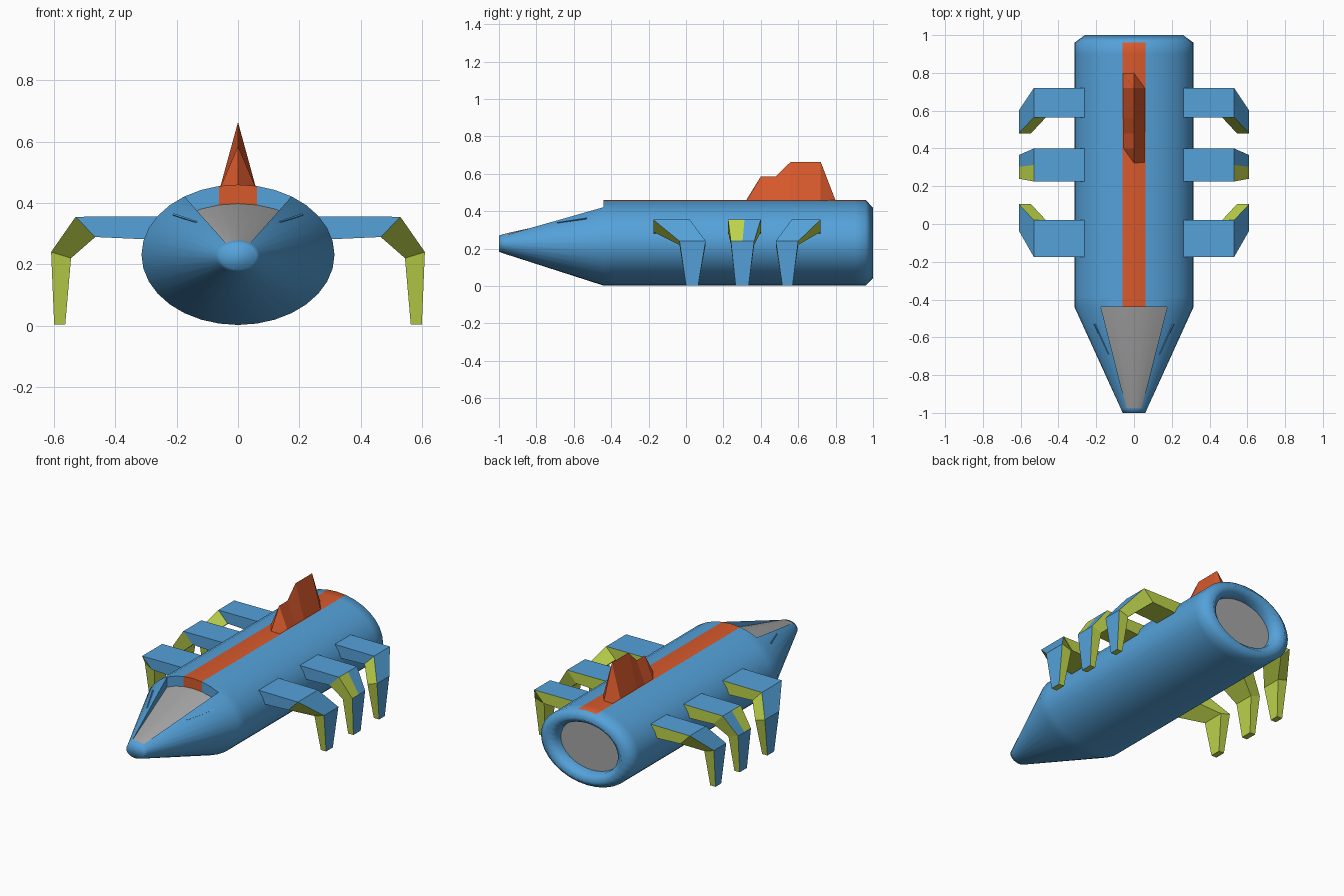
import bpy, bmesh
from math import sin, cos, pi

cube = bpy.data.objects.get("Cube")
if cube:
    bpy.data.objects.remove(cube, do_unlink=True)


def material(name, rgb):
    m = bpy.data.materials.new(name)
    m.use_nodes = True
    m.diffuse_color = (*rgb, 1)
    m.node_tree.nodes["Principled BSDF"].inputs["Base Color"].default_value = (*rgb, 1)
    return m


MATS = [material("sky blue", (0.09, 0.36, 0.70)),
        material("burnt orange", (0.68, 0.10, 0.025)),
        material("glass grey", (0.38, 0.38, 0.38)),
        material("lime yellow", (0.51, 0.65, 0.07))]
BLUE, ORANGE, GREY, LIME = range(4)


def finish(bm, name):
    bmesh.ops.recalc_face_normals(bm, faces=bm.faces[:])
    mesh = bpy.data.meshes.new(name)
    bm.to_mesh(mesh)
    bm.free()
    for m in MATS:
        mesh.materials.append(m)
    obj = bpy.data.objects.new(name, mesh)
    bpy.context.collection.objects.link(obj)
    return obj


def loft(name, sections, rule):
    """Skin closed sections; rule(segment, side) gives the colour, segment -1 is a cap."""
    bm = bmesh.new()
    rows = [[bm.verts.new(p) for p in s] for s in sections]
    n = len(rows[0])
    for i in range(len(rows) - 1):
        for k in range(n):
            j = (k + 1) % n
            f = bm.faces.new((rows[i][k], rows[i][j], rows[i + 1][j], rows[i + 1][k]))
            f.material_index = rule(i, k)
    for row in (rows[0], rows[-1]):
        bm.faces.new(row).material_index = rule(-1, 0)
    return finish(bm, name)


# Hull: elliptical rings from nose tip to the rounded tail lip
N = 32
PANEL = 3          # canopy half width, in columns
RINGS = [(-1.0, 0.06, 0.043, 0.226), (-0.975, 0.071, 0.052, 0.226),
         (-0.44, 0.315, 0.229, 0.231), (-0.38, 0.315, 0.229, 0.231),
         (0.9, 0.315, 0.229, 0.231), (0.96, 0.315, 0.229, 0.231),
         (1.0, 0.26, 0.188, 0.231), (0.96, 0.21, 0.152, 0.231),
         (0.92, 0.208, 0.15, 0.231)]


def hull_point(ring, angle, scale=1.0):
    y, rx, rz, cz = ring
    return (rx * scale * sin(angle), y, cz + rz * scale * cos(angle))


bm = bmesh.new()
rows = [[bm.verts.new(hull_point(r, 2 * pi * k / N)) for k in range(N)] for r in RINGS]
columns = range(-PANEL, PANEL)
for i in range(len(rows) - 1):
    for k in range(-N // 2, N // 2):
        if i == 1 and k in columns:
            continue
        f = bm.faces.new((rows[i][k], rows[i][(k + 1) % N],
                          rows[i + 1][(k + 1) % N], rows[i + 1][k]))
        if 2 <= i <= 4 and k in (-1, 0):
            f.material_index = ORANGE
bm.faces.new(rows[0])
tail = bm.faces.new(rows[-1])
tail.material_index = GREY

# Sunken canopy: grey floor sloping down to a back wall and two side walls
floor = {}
for k in range(-PANEL, PANEL + 1):
    x, y, z = rows[2][k].co
    floor[k] = bm.verts.new((x, y, z - 0.062))
walls = [tail]
for k in columns:
    f = bm.faces.new((rows[1][k], rows[1][k + 1], floor[k + 1], floor[k]))
    f.material_index = GREY
    f = bm.faces.new((floor[k], floor[k + 1], rows[2][k + 1], rows[2][k]))
    f.material_index = ORANGE if k in (-1, 0) else BLUE
    walls.append(f)
for k in (-PANEL, PANEL):
    walls.append(bm.faces.new((rows[1][k], floor[k], rows[2][k])))
for f in bm.faces:
    f.smooth = True
for f in walls:
    for e in f.edges:
        e.smooth = False
finish(bm, "hull")

# Dorsal fin: triangular sections with a stepped ridge
BASE = 0.455
RIDGE = [(0.32, 0.32, BASE), (0.40, 0.40, 0.585), (0.48, 0.48, 0.585),
         (0.56, 0.56, 0.663), (0.72, 0.72, 0.663), (0.80, 0.80, BASE)]
loft("dorsal_fin",
     [[(-0.06, y, BASE - 0.01), (0.06, y, BASE - 0.01), (0.0, r, z + 0.001)]
      for y, r, z in RIDGE],
     lambda seg, side: ORANGE)

# Legs: (outer x, z), (inner x, z) for root, arm end, knee and foot
LEG_XZ = [((0.2, 0.357), (0.2, 0.277)), ((0.53, 0.355), (0.466, 0.289)),
          ((0.61, 0.24), (0.545, 0.22)), ((0.60, 0.003), (0.564, 0.003))]
LEG_Y = {"front": [(-0.175, 0.02), (-0.175, 0.02), (-0.035, 0.105), (0.0, 0.065)],
         "middle": [(0.225, 0.40), (0.225, 0.40), (0.24, 0.365), (0.265, 0.335)],
         "rear": [(0.565, 0.72), (0.565, 0.72), (0.48, 0.60), (0.515, 0.57)]}


def leg_rule(split):
    def rule(seg, side):
        if seg == 0:
            return LIME if side in (2, 3) else BLUE
        if seg == 1 and split and side == 0:
            return LIME
        return BLUE if side in (0, 1) and seg > 0 else LIME
    return rule


for place, spans in LEG_Y.items():
    for side, s in (("left", 1), ("right", -1)):
        sections = []
        for ((xo, zo), (xi, zi)), (a, b) in zip(LEG_XZ, spans):
            sections.append([(s * xo, a, zo), (s * xo, (a + b) / 2, zo), (s * xo, b, zo),
                             (s * xi, b, zi), (s * xi, a, zi)])
        loft(f"{place}_leg_{side}", sections, leg_rule(place == "middle"))

# Thin raised gill strips beside the canopy
for side, s in (("left", 1), ("right", -1)):
    sections = []
    for t, angle in ((0.29, 0.72), (0.14, 0.84)):
        y = -0.4 - t if t > 0.2 else -0.53
        u = (y + 1.0) / 0.56
        ring = (y, 0.06 + 0.255 * u, 0.043 + 0.186 * u, 0.226 + 0.005 * u)
        sections.append([hull_point(ring, s * (angle + d), k)
                         for d, k in ((0, 0.97), (0.03, 0.97), (0.03, 1.025), (0, 1.025))])
    loft(f"gill_strip_{side}", sections, lambda seg, k: BLUE)
